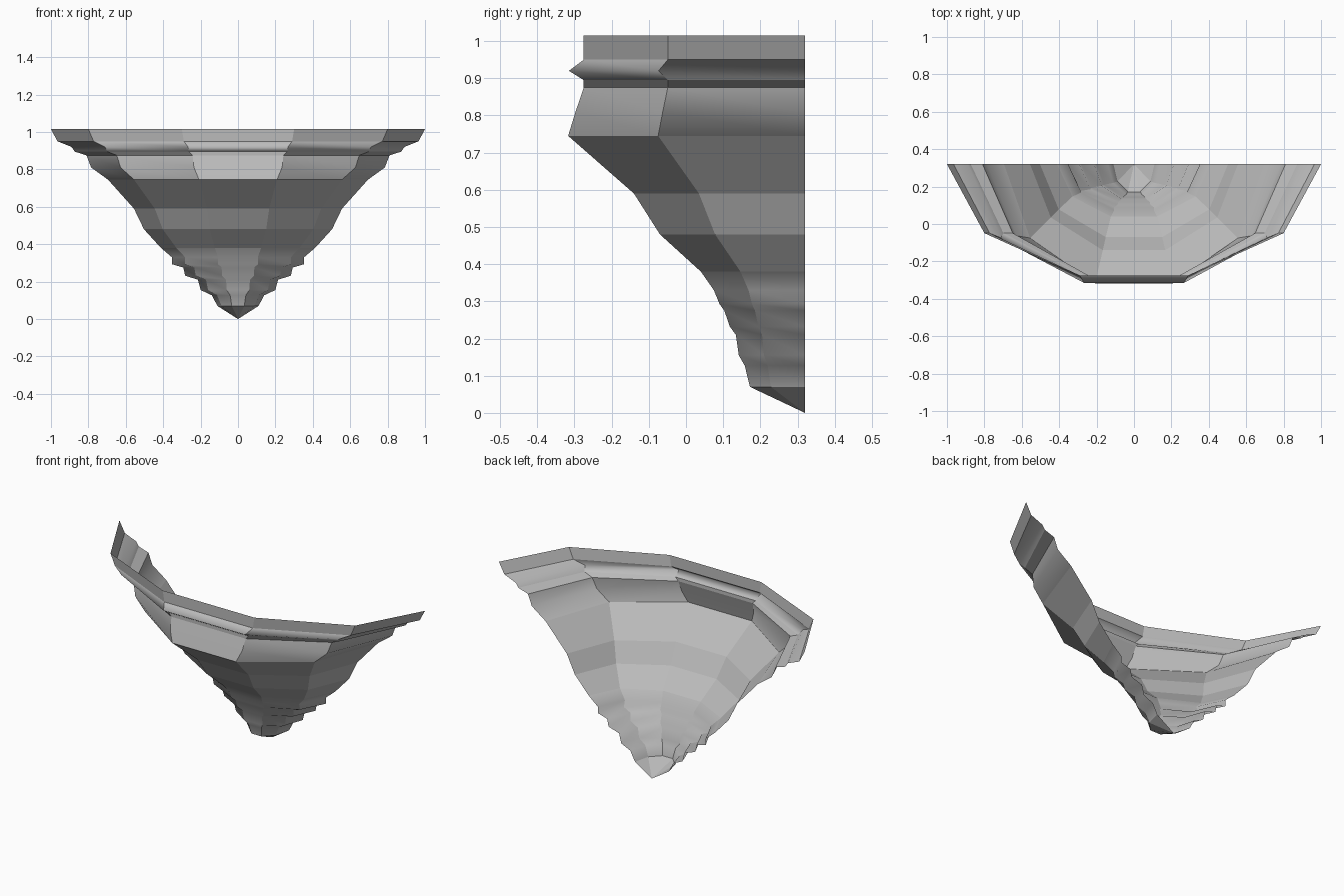
import bpy, bmesh

cube = bpy.data.objects.get("Cube")
if cube:
    bpy.data.objects.remove(cube)

stone = bpy.data.materials.new("grey_stone")
stone.use_nodes = True
stone.diffuse_color = (0.5, 0.5, 0.5, 1)
stone.node_tree.nodes["Principled BSDF"].inputs["Base Color"].default_value = (0.5, 0.5, 0.5, 1)

WALL_Y = 0.32
# Half-decagon outline of the bracket: side fraction, depth fraction
half = [(1, 0), (0.8, 0.62), (0.3, 1)]
outline = [(-x, d) for x, d in half] + [(x, d) for x, d in reversed(half)]


def bracket_part(name, rings, soft, tip=None):
    """Loft rings of (height, half width, depth); soft rings are shaded smooth."""
    bm = bmesh.new()
    rows = [[bm.verts.new((x * w, WALL_Y - d * depth, z)) for x, d in outline]
            for z, w, depth in rings]
    for upper, lower in zip(rows, rows[1:]):
        for i in range(len(outline) - 1):
            bm.faces.new((upper[i], lower[i], lower[i + 1], upper[i + 1]))
    if tip is not None:
        point = bm.verts.new((0, WALL_Y, tip))
        for a, b in zip(rows[-1], rows[-1][1:]):
            bm.faces.new((a, point, b))
    for f in bm.faces:
        f.smooth = True
    for e in bm.edges:
        e.smooth = False
    for k in soft:
        for a, b in zip(rows[k], rows[k][1:]):
            bm.edges.get((a, b)).smooth = True
    mesh = bpy.data.meshes.new(name)
    bm.to_mesh(mesh)
    bm.free()
    mesh.materials.append(stone)
    obj = bpy.data.objects.new(name, mesh)
    bpy.context.collection.objects.link(obj)


# Moulded rim with its projecting bead
bracket_part("rim_moulding", [
    (1.015, 1.0, 0.595), (0.95, 0.965, 0.595), (0.92, 0.89, 0.635),
    (0.895, 0.873, 0.595), (0.875, 0.81, 0.595)], [2])

# Sloping band under the rim
bracket_part("upper_band", [
    (0.875, 0.81, 0.595), (0.81, 0.785, 0.617), (0.745, 0.695, 0.637)], [1])

# Tapering body
bracket_part("tapered_body", [
    (0.745, 0.695, 0.637), (0.59, 0.556, 0.46), (0.48, 0.503, 0.39),
    (0.38, 0.412, 0.28)], [])

# Stepped foot ending in a pointed tip
bracket_part("stepped_foot", [
    (0.38, 0.412, 0.28), (0.33, 0.353, 0.245), (0.293, 0.353, 0.23),
    (0.275, 0.292, 0.217), (0.232, 0.283, 0.202), (0.21, 0.214, 0.186),
    (0.155, 0.2, 0.178), (0.127, 0.14, 0.162), (0.07, 0.11, 0.148)],
    range(1, 8), tip=0)
